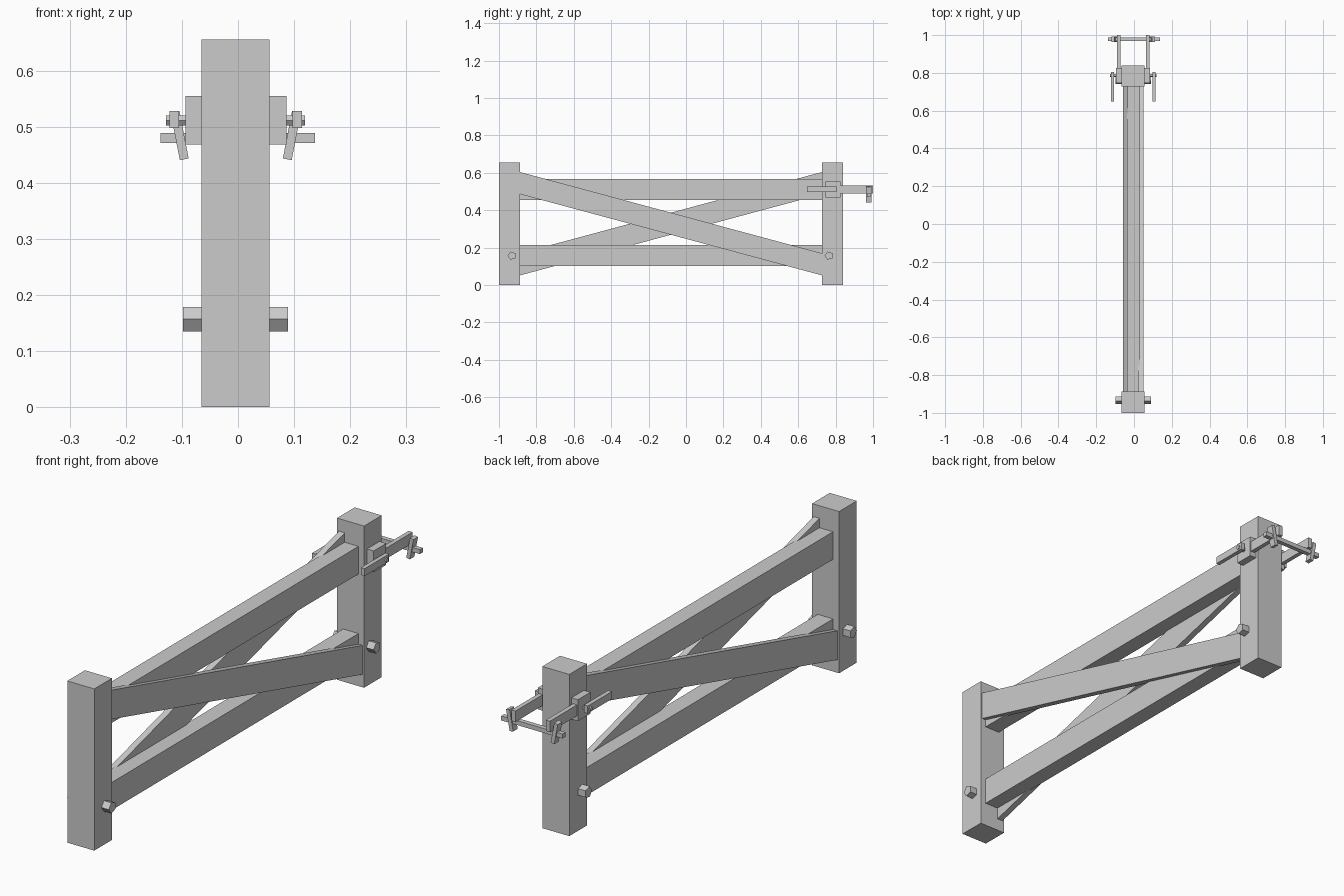
import bpy, bmesh, math
from mathutils import Matrix

if "Cube" in bpy.data.objects:
    bpy.data.objects.remove(bpy.data.objects["Cube"])

CX = -0.004  # centre line of the frame


def make(name, bm):
    bmesh.ops.recalc_face_normals(bm, faces=bm.faces)
    me = bpy.data.meshes.new(name)
    bm.to_mesh(me)
    bm.free()
    ob = bpy.data.objects.new(name, me)
    bpy.context.collection.objects.link(ob)
    return ob


def box(name, x, y, z, tilt=0.0):
    """Box from (min, max) ranges, optionally tilted about the y axis."""
    bm = bmesh.new()
    size = [b - a for a, b in (x, y, z)]
    mid = [(a + b) / 2 for a, b in (x, y, z)]
    m = Matrix.Translation(mid) @ Matrix.Rotation(tilt, 4, 'Y') @ Matrix.Diagonal((*size, 1))
    bmesh.ops.create_cube(bm, size=1, matrix=m)
    return make(name, bm)


def prism(name, x0, x1, pts):
    """Extrude a y-z outline along x."""
    bm = bmesh.new()
    a = [bm.verts.new((x0, y, z)) for y, z in pts]
    b = [bm.verts.new((x1, y, z)) for y, z in pts]
    n = len(pts)
    bm.faces.new(a)
    bm.faces.new(b[::-1])
    for i in range(n):
        bm.faces.new((a[i], a[(i + 1) % n], b[(i + 1) % n], b[i]))
    return make(name, bm)


def pentagon(y, z, r):
    return [(y + r * math.cos(math.pi + i * math.tau / 5),
             z + r * math.sin(math.pi + i * math.tau / 5)) for i in range(5)]


def sided(s, a, b):
    """Mirror an x range about the frame centre line."""
    return tuple(sorted((CX + s * a, CX + s * b)))


# posts and the pegs through their feet
for name, y0, peg_y in (("front", -1.0, -0.931), ("back", 0.727, 0.764)):
    box(name + "_post", (-0.065, 0.056), (y0, y0 + 0.113), (0, 0.655))
    prism(name + "_post_peg", -0.098, 0.089, pentagon(peg_y, 0.157, 0.023))

# horizontal rails
for name, z0 in (("lower", 0.101), ("upper", 0.454)):
    box(name + "_rail", (-0.038, 0.031), (-0.91, 0.75), (z0, z0 + 0.112))

# crossed braces, ends tucked into the posts
A, B, MID, SLOPE = -0.91, 0.75, -0.0805, 0.269
for name, s in (("right", 1), ("left", -1)):
    za = 0.328 - s * SLOPE * (A - MID)
    zb = 0.328 - s * SLOPE * (B - MID)
    x0, x1 = sided(s, 0.027, 0.053)
    prism(name + "_brace", x0, x1,
          [(A, za - 0.059), (B, zb - 0.059), (B, zb + 0.059), (A, za + 0.059)])

# hitch block running through the back post
box("hitch_block", (-0.094, 0.086), (0.746, 0.826), (0.468, 0.555))
prism("hitch_pin", -0.128, 0.119, pentagon(0.787, 0.511, 0.0095))

for name, s in (("right", 1), ("left", -1)):
    # bars pinned outside the block, arms reaching back, wedges holding the crossbar
    box(name + "_lever", sided(s, 0.101, 0.118), (0.648, 0.804), (0.498, 0.528))
    box(name + "_arm", sided(s, 0.068, 0.086), (0.78, 1.0), (0.489, 0.533))
    box(name + "_wedge", sided(s, 0.092, 0.108), (0.963, 0.992), (0.441, 0.527), s * math.radians(11))

box("hitch_crossbar", (-0.138, 0.137), (0.968, 0.987), (0.471, 0.489))
